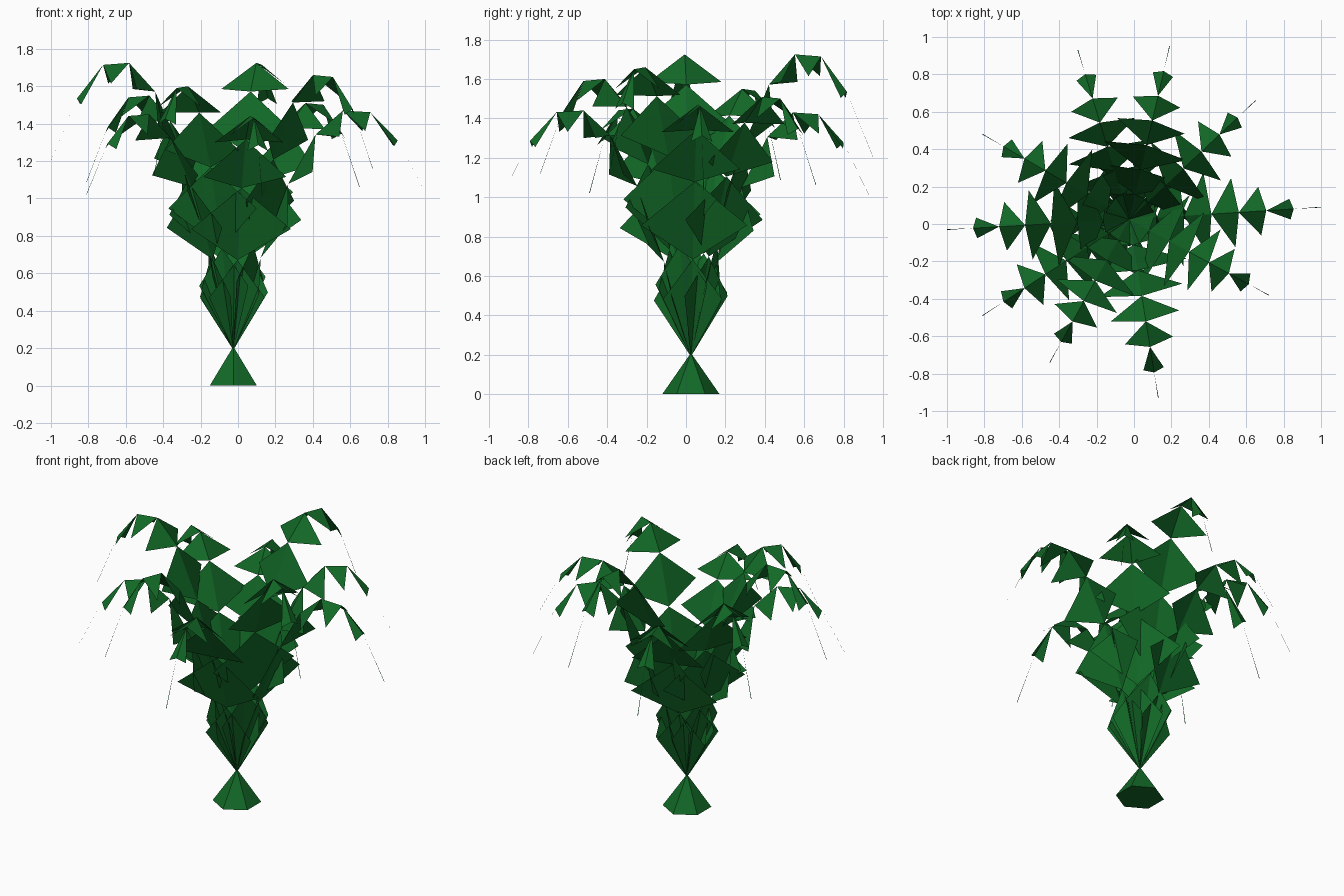
import bpy, bmesh
from mathutils import Vector

cube = bpy.data.objects.get("Cube")
if cube:
    bpy.data.objects.remove(cube)

green = bpy.data.materials.new("leaf green")
green.use_nodes = True
colour = (0.006, 0.14, 0.02, 1)
green.diffuse_color = colour
green.node_tree.nodes["Principled BSDF"].inputs["Base Color"].default_value = colour

CENTRE = Vector((-0.025, 0.025, 0))
CROWN = 0.19

# Arch of every frond: relative height of each spine joint, then the
# half width, droop and setback of the leaflet pair ending at that joint
ARCH = (0, 0.385, 0.693, 0.9, 1, 0.993, 0.876, 0.66)
HALF_WIDTH = (0.15, 0.27, 0.225, 0.185, 0.13, 0.055, 0.002)
DROOP = (0.2, 0.22, 0.2, 0.14, 0.1, 0.03, 0)
SETBACK = (0.02, 0.02, 0.03, 0.03, 0.035, 0.02, 0)


def make_object(name, bm):
    mesh = bpy.data.meshes.new(name)
    bm.to_mesh(mesh)
    bm.free()
    mesh.materials.append(green)
    obj = bpy.data.objects.new(name, mesh)
    bpy.context.collection.objects.link(obj)
    return obj


def make_frond(name, tip_x, tip_y, peak):
    reach = Vector((tip_x, tip_y, 0)) - CENTRE
    out = reach.normalized()
    side = Vector((-out.y, out.x, 0))
    last = len(ARCH) - 1
    joints = [CENTRE + reach * k / last + Vector((0, 0, CROWN + (peak - CROWN) * f))
              for k, f in enumerate(ARCH)]
    bm = bmesh.new()
    spine = [bm.verts.new(p) for p in joints]
    # Each segment is a folded pair of triangles meeting along the spine
    for k in range(last):
        root = joints[k + 1] - out * SETBACK[k] - Vector((0, 0, DROOP[k]))
        left = bm.verts.new(root + side * HALF_WIDTH[k])
        right = bm.verts.new(root - side * HALF_WIDTH[k])
        bm.faces.new((spine[k], spine[k + 1], left))
        bm.faces.new((spine[k + 1], spine[k], right))
    return make_object(name, bm)


# Fronds: tip position and height of the arch
FRONDS = [
    (1.0, 0.09, 1.47), (0.65, 0.66, 1.51), (0.19, 0.95, 1.725),
    (-0.30, 0.93, 1.43), (-0.81, 0.48, 1.55), (-1.0, -0.03, 1.725),
    (-0.81, -0.49, 1.45), (-0.45, -0.74, 1.6), (0.13, -0.93, 1.44),
    (0.72, -0.38, 1.66),
]
for i, frond in enumerate(FRONDS):
    make_frond(f"frond_{i + 1}", *frond)

# Six-sided root cone
bm = bmesh.new()
bmesh.ops.create_cone(bm, cap_ends=True, segments=6, radius1=0.145, radius2=0.006,
                      depth=CROWN + 0.01)
root_cone = make_object("root_cone", bm)
root_cone.location = CENTRE + Vector((0, 0, (CROWN + 0.01) / 2))
